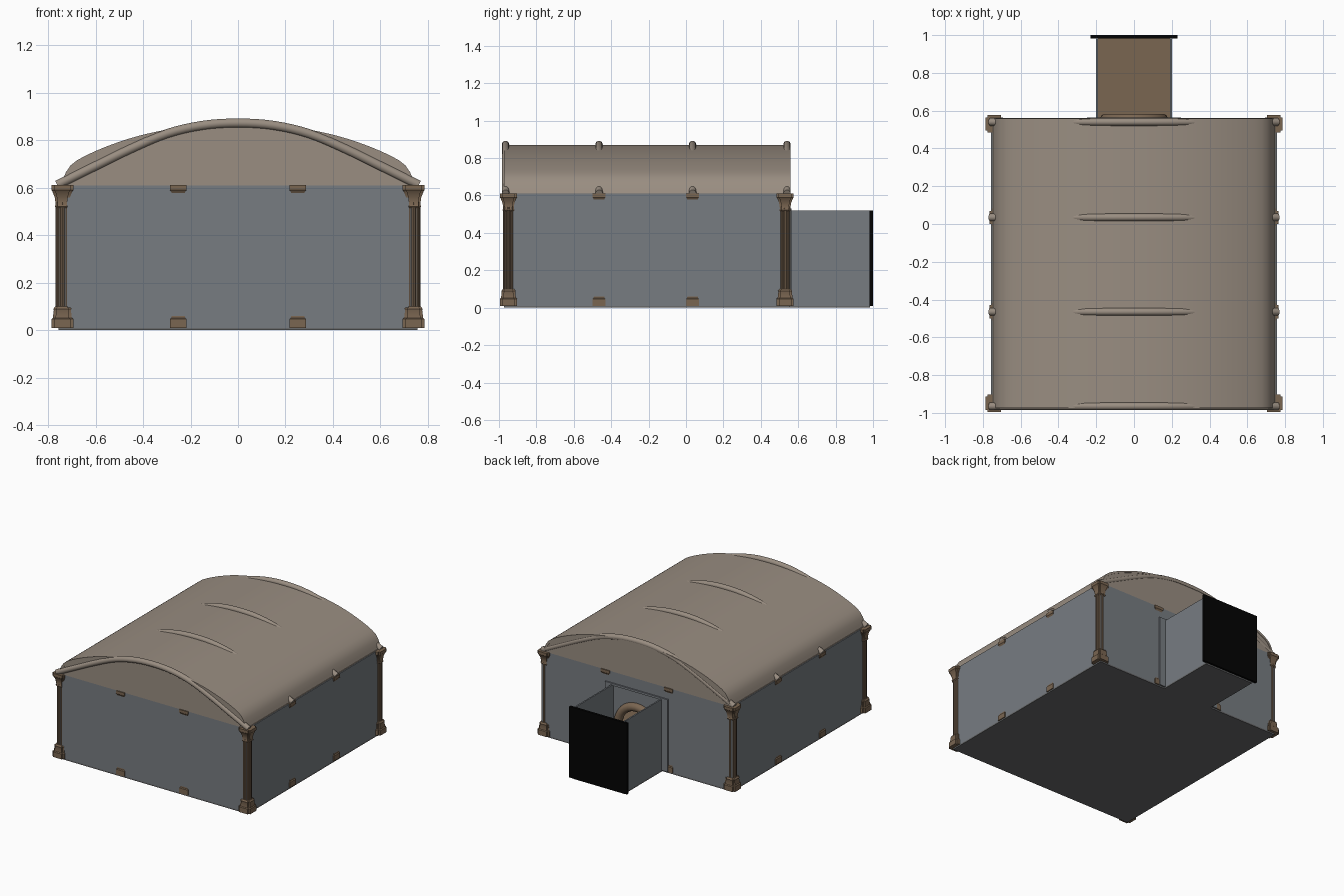
import bpy, bmesh, math
from mathutils import Vector

if "Cube" in bpy.data.objects:
    bpy.data.objects.remove(bpy.data.objects["Cube"])


def material(name, rgb):
    m = bpy.data.materials.new(name)
    m.diffuse_color = (*rgb, 1)
    m.use_nodes = True
    m.node_tree.nodes["Principled BSDF"].inputs["Base Color"].default_value = m.diffuse_color
    return m


GREY = material("wall grey", (0.185, 0.203, 0.222))
DARK = material("slab grey", (0.14, 0.142, 0.146))
TAN = material("roof tan", (0.32, 0.268, 0.22))
BROWN = material("carved brown", (0.195, 0.132, 0.083))
BLACK = material("black", (0.001, 0.001, 0.001))

X0 = 0.757                    # outer wall half width
YF, YB = -0.972, 0.555        # outer front and back of the hall
TOP = 0.61                    # wall height


def finish(name, bm, mat, smooth=False):
    bmesh.ops.recalc_face_normals(bm, faces=bm.faces)
    me = bpy.data.meshes.new(name)
    bm.to_mesh(me)
    bm.free()
    ob = bpy.data.objects.new(name, me)
    bpy.context.collection.objects.link(ob)
    me.materials.append(mat)
    if smooth:
        bpy.ops.object.select_all(action='DESELECT')
        ob.select_set(True)
        bpy.context.view_layer.objects.active = ob
        bpy.ops.object.shade_smooth_by_angle(angle=math.radians(35))
    return ob


def box(name, x0, x1, y0, y1, z0, z1, mat):
    bm = bmesh.new()
    bmesh.ops.create_cube(bm, size=1)
    for v in bm.verts:
        v.co = Vector((x0 if v.co.x < 0 else x1, y0 if v.co.y < 0 else y1,
                       z0 if v.co.z < 0 else z1))
    return finish(name, bm, mat)


def slab_y(name, profile, y0, y1, mat, smooth=False):
    """Extrude a closed (x, z) profile along y."""
    bm = bmesh.new()
    f = bm.faces.new([bm.verts.new((x, y0, z)) for x, z in profile])
    ext = bmesh.ops.extrude_face_region(bm, geom=[f])
    for v in ext['geom']:
        if isinstance(v, bmesh.types.BMVert):
            v.co.y = y1
    bmesh.ops.triangulate(bm, faces=[f for f in bm.faces if len(f.verts) > 4])
    return finish(name, bm, mat, smooth)


def tube(name, pts, r, mat, sides=12):
    cu = bpy.data.curves.new(name, 'CURVE')
    cu.dimensions = '3D'
    cu.bevel_depth = r
    cu.bevel_resolution = sides // 4
    cu.use_fill_caps = True
    sp = cu.splines.new('POLY')
    sp.points.add(len(pts) - 1)
    for p, co in zip(sp.points, pts):
        p.co = (*co, 1)
        p.radius = 1
    sp.use_smooth = True
    ob = bpy.data.objects.new(name, cu)
    bpy.context.collection.objects.link(ob)
    cu.materials.append(mat)
    return ob


def smooth_half(pts, n=4):
    """Catmull-Rom through a half profile (side to crown), mirrored in x."""
    ext = [pts[0]] + pts + [(-pts[-2][0], pts[-2][1])]
    out = []
    for a, b, c, d in zip(ext, ext[1:], ext[2:], ext[3:]):
        for k in range(n):
            t = k / n
            out.append(tuple(0.5 * (2 * b[i] + (c[i] - a[i]) * t
                             + (2 * a[i] - 5 * b[i] + 4 * c[i] - d[i]) * t * t
                             + (3 * b[i] - a[i] - 3 * c[i] + d[i]) * t ** 3) for i in (0, 1)))
    return out + [pts[-1]] + [(-x, z) for x, z in reversed(out)]


# Floor slab with brown paving on top
box("hall_slab", -X0, X0, YF, YB, 0, 0.01, DARK)
box("passage_slab", -0.2, 0.2, YB, 0.985, 0, 0.01, DARK)
box("hall_paving", -X0 + 0.01, X0 - 0.01, YF + 0.01, YB - 0.01, 0.01, 0.015, BROWN)
box("passage_paving", -0.19, 0.19, YB - 0.01, 0.985, 0.01, 0.015, BROWN)

# Hall walls; the back one has an arched doorway
box("front_wall", -X0, X0, YF, YF + 0.012, 0.01, TOP, GREY)
for s, side in ((-1, "left"), (1, "right")):
    box(side + "_wall", *sorted((s * X0, s * (X0 - 0.012))), YF + 0.012, YB - 0.012, 0.01, TOP, GREY)
R, SPRING = 0.15, 0.255
arch = [(R * math.cos(math.pi * i / 16), SPRING + R * math.sin(math.pi * i / 16)) for i in range(17)]
slab_y("back_wall", [(-X0, 0.01), (-X0, TOP), (X0, TOP), (X0, 0.01), (R, 0.01)]
       + arch + [(-R, 0.01)], YB - 0.012, YB, GREY)

# Doorway moulding
tube("door_arch", [(R, YB, 0.015)] + [(x, YB, z) for x, z in arch] + [(-R, YB, 0.015)], 0.03, BROWN)

# Back passage: open-topped side walls, surround and black end panel
for s, side in ((-1, "left"), (1, "right")):
    box("passage_wall_" + side, *sorted((s * 0.2, s * 0.19)), YB, 0.985, 0.01, 0.52, GREY)
    box("passage_jamb_" + side, *sorted((s * 0.2, s * 0.25)), YB, YB + 0.01, 0.01, 0.53, GREY)
box("passage_lintel", -0.25, 0.25, YB, YB + 0.01, 0.515, 0.53, GREY)
box("passage_end_panel", -0.23, 0.23, 0.982, 1.0, 0.01, 0.52, BLACK)

# Vaulted roof shell and closed end gables
roof = smooth_half([(0.747, TOP), (0.705, 0.695), (0.6, 0.755), (0.45, 0.81),
                    (0.3, 0.845), (0.15, 0.865), (0, 0.87)], 3)
inner = [(x * 0.985, max(TOP, z - 0.012)) for x, z in roof]
slab_y("vault", roof + inner[::-1], YF - 0.002, YB + 0.003, TAN, True)
slab_y("front_gable", inner, YF, YF + 0.01, TAN)
slab_y("back_gable", inner, YB - 0.01, YB, TAN)
for s in (-1, 1):
    box("roof_eave", *sorted((s * 0.735, s * 0.75)), YF, YB, TOP - 0.005, TOP + 0.003, TAN)

# Ribs across the vault
RIBS = (-0.965, -0.465, 0.035, 0.535)
rib = smooth_half([(0.762, 0.612), (0.6, 0.692), (0.45, 0.765), (0.3, 0.828),
                   (0.15, 0.863), (0, 0.873)])
for y in RIBS:
    ry = 0.54 if y > 0.5 else y
    tube("roof_rib", [(x, ry, z) for x, z in rib], 0.02, TAN)


# Clustered columns with notched base and capital
def loft(bm, levels, cx, cy):
    """Join plus-shaped sections; each level is (z, arm reach, arm half width)."""
    rings = []
    for z, a, b in levels:
        plus = []
        for k in range(4):
            c, s = round(math.cos(k * math.pi / 2)), round(math.sin(k * math.pi / 2))
            plus += [(x * c - y * s, x * s + y * c) for x, y in ((a, -b), (a, b), (b, b))]
        rings.append([bm.verts.new((cx + x, cy + y, z)) for x, y in plus])
    for lo, hi in zip(rings, rings[1:]):
        for i in range(12):
            j = (i + 1) % 12
            bm.faces.new((lo[i], lo[j], hi[j], hi[i]))
    bm.faces.new(rings[0])
    bm.faces.new(rings[-1])


def shaft(bm, x, y, r):
    new = bmesh.ops.create_cone(bm, segments=10, radius1=r, radius2=r, depth=0.44, cap_ends=True)
    bmesh.ops.translate(bm, verts=new['verts'], vec=(x, y, 0.32))


BASE = [(0.01, 0.046, 0.034), (0.047, 0.046, 0.034), (0.052, 0.04, 0.029),
        (0.085, 0.036, 0.025), (0.09, 0.038, 0.027), (0.1, 0.03, 0.02)]
CAPITAL = [(0.515, 0.026, 0.018), (0.522, 0.032, 0.022), (0.53, 0.028, 0.019),
           (0.56, 0.032, 0.023), (0.585, 0.042, 0.03), (0.59, 0.046, 0.035), (0.611, 0.046, 0.035)]


def column(name, x, y):
    bm = bmesh.new()
    loft(bm, BASE, x, y)
    loft(bm, CAPITAL, x, y)
    shaft(bm, x, y, 0.022)
    for k in range(4):
        a = k * math.pi / 2
        shaft(bm, x + 0.019 * math.cos(a), y + 0.019 * math.sin(a), 0.011)
        shaft(bm, x + 0.023 * math.cos(a + 0.785), y + 0.023 * math.sin(a + 0.785), 0.008)
    finish(name, bm, BROWN, True)


for s in (-1, 1):
    for y in (-0.949, 0.53):
        column("corner_column", s * 0.74, y)
    for y in RIBS[1:3]:
        column("side_column", s * 0.718, y)
    column("front_column", s * 0.252, YF + 0.039)
    column("back_column", s * 0.252, YB - 0.039)
